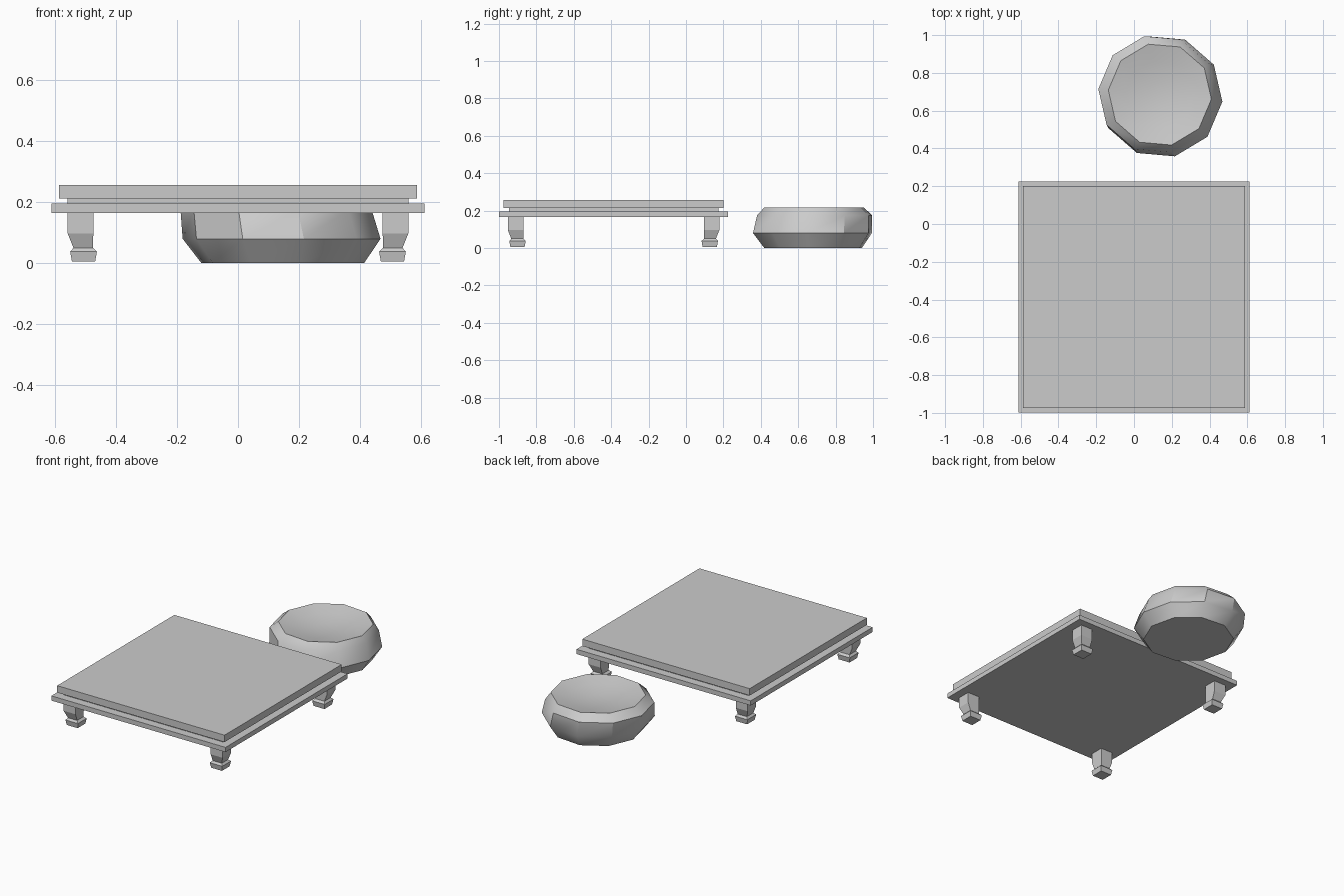
import bpy, bmesh, math
from mathutils import Vector

cube = bpy.data.objects.get("Cube")
if cube:
    bpy.data.objects.remove(cube, do_unlink=True)

grey = bpy.data.materials.new("plain_grey")
grey.use_nodes = True
colour = (0.6, 0.6, 0.6, 1)
grey.diffuse_color = colour
grey.node_tree.nodes["Principled BSDF"].inputs["Base Color"].default_value = colour

TABLE_Y = -0.387


def loft(name, rings):
    """Join equal-sided rings of points into a closed solid."""
    bm = bmesh.new()
    loops = [[bm.verts.new(p) for p in ring] for ring in rings]
    for a, b in zip(loops, loops[1:]):
        for i in range(len(a)):
            j = (i + 1) % len(a)
            bm.faces.new((a[i], a[j], b[j], b[i]))
    bm.faces.new(loops[0][::-1])
    bm.faces.new(loops[-1])
    bmesh.ops.recalc_face_normals(bm, faces=bm.faces)
    mesh = bpy.data.meshes.new(name)
    bm.to_mesh(mesh)
    bm.free()
    mesh.materials.append(grey)
    obj = bpy.data.objects.new(name, mesh)
    bpy.context.collection.objects.link(obj)
    return obj


def square(x, y, z, half):
    return [(x + sx * half, y + sy * half, z)
            for sx, sy in ((-1, -1), (1, -1), (1, 1), (-1, 1))]


# Table top: lower frame, recessed neck and upper board
for name, half, low, high in (("table_frame", 0.612, 0.165, 0.195),
                              ("table_neck", 0.56, 0.195, 0.213),
                              ("table_board", 0.588, 0.213, 0.257)):
    loft(name, [square(0, TABLE_Y, z, half) for z in (low, high)])

# Legs: straight block, inward taper to an ankle, then a flared foot
# (distance from table centre, half width, height)
LEG = ((0.507, 0.038, 0.005), (0.507, 0.044, 0.038), (0.508, 0.032, 0.050),
       (0.517, 0.042, 0.097), (0.517, 0.042, 0.165))
for side, sx in (("left", 1), ("right", -1)):
    for end, sy in (("front", -1), ("back", 1)):
        loft(f"{end}_{side}_leg",
             [square(sx * d, TABLE_Y + sy * (d + 0.007), z, half)
              for d, half, z in LEG])

# Floor cushion: ten-sided, slightly slumped, with a dished seat
# (x, y, radius, height)
CUSHION = ((0.147, 0.68, 0.268, 0.0), (0.143, 0.676, 0.326, 0.08),
           (0.125, 0.687, 0.315, 0.175), (0.137, 0.685, 0.274, 0.216),
           (0.137, 0.685, 0.18, 0.195), (0.137, 0.685, 0.07, 0.18))
TURN = math.radians(-5)
cushion = loft("floor_cushion", [
    [(x + r * math.cos(TURN + i * math.tau / 10),
      y + r * math.sin(TURN + i * math.tau / 10), z) for i in range(10)]
    for x, y, r, z in CUSHION])

bpy.ops.object.select_all(action="DESELECT")
cushion.select_set(True)
bpy.context.view_layer.objects.active = cushion
bpy.ops.object.shade_smooth_by_angle(angle=math.radians(35))
